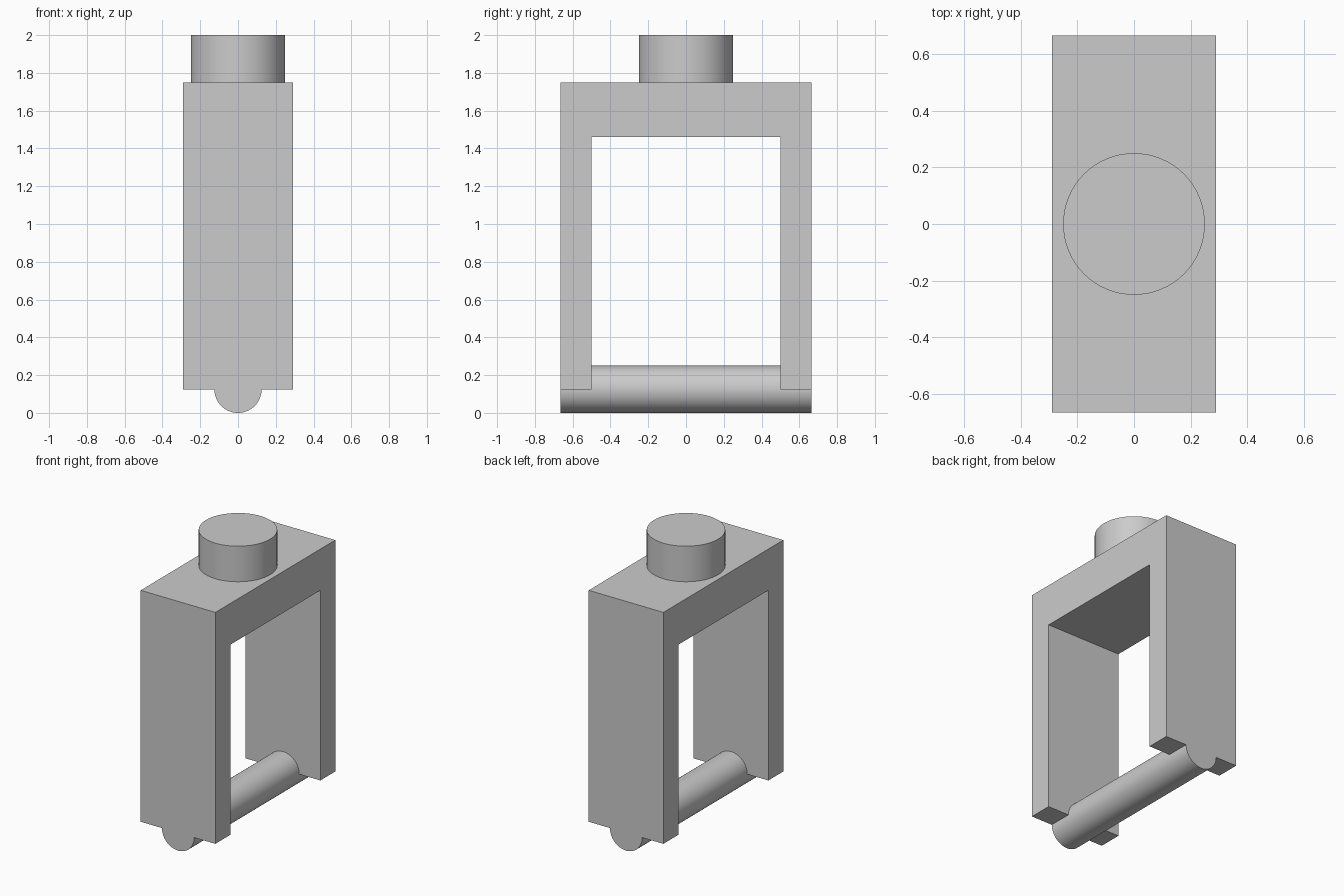
import bpy
import bmesh
from math import pi
from mathutils import Matrix, Vector

cube = bpy.data.objects.get("Cube")
if cube:
    bpy.data.objects.remove(cube, do_unlink=True)

# Main dimensions
WIDTH, DEPTH = 0.58, 1.33
OPENING = 1.0
FOOT_Z, LINTEL_Z, TOP_Z, FULL_Z = 0.125, 1.46, 1.75, 2.0
PIN_R, STUD_R = 0.125, 0.25

grey = bpy.data.materials.new("plain grey")
grey.use_nodes = True
grey.diffuse_color = (0.6, 0.6, 0.6, 1)
grey.node_tree.nodes["Principled BSDF"].inputs["Base Color"].default_value = grey.diffuse_color


def finish(name, bm):
    """Turn a bmesh into a linked object with the shared material."""
    bmesh.ops.recalc_face_normals(bm, faces=bm.faces)
    mesh = bpy.data.meshes.new(name)
    bm.to_mesh(mesh)
    bm.free()
    mesh.materials.append(grey)
    obj = bpy.data.objects.new(name, mesh)
    bpy.context.collection.objects.link(obj)
    return obj


def cylinder(name, radius, length, centre, turn=0):
    bm = bmesh.new()
    matrix = Matrix.Translation(centre) @ Matrix.Rotation(turn, 4, 'X')
    bmesh.ops.create_cone(bm, cap_ends=True, segments=64, radius1=radius,
                          radius2=radius, depth=length, matrix=matrix)
    return finish(name, bm)


def smooth(obj):
    bpy.ops.object.select_all(action='DESELECT')
    obj.select_set(True)
    bpy.context.view_layer.objects.active = obj
    bpy.ops.object.shade_smooth_by_angle(angle=pi / 6)


# Arch frame: upside-down U profile extruded across the width
outer, inner = DEPTH / 2, OPENING / 2
half = [(outer, TOP_Z), (outer, FOOT_Z), (inner, FOOT_Z), (inner, LINTEL_Z)]
outline = half + [(-y, z) for y, z in reversed(half)]
bm = bmesh.new()
face = bm.faces.new([bm.verts.new((-WIDTH / 2, y, z)) for y, z in outline])
side = bmesh.ops.extrude_face_region(bm, geom=[face])
bmesh.ops.translate(bm, vec=Vector((WIDTH, 0, 0)),
                    verts=[v for v in side["geom"] if isinstance(v, bmesh.types.BMVert)])
frame = finish("arch_frame", bm)

# Cross pin: merged into the feet, flush with their outer faces
pin = cylinder("cross_pin", PIN_R, DEPTH, (0, 0, PIN_R), pi / 2)
union = frame.modifiers.new("merge pin", 'BOOLEAN')
union.operation = 'UNION'
union.solver = 'EXACT'
union.object = pin
bpy.context.view_layer.objects.active = frame
bpy.ops.object.modifier_apply(modifier=union.name)
bpy.data.objects.remove(pin, do_unlink=True)
smooth(frame)

# Round stud on top
smooth(cylinder("top_stud", STUD_R, FULL_Z - TOP_Z, (0, 0, (TOP_Z + FULL_Z) / 2)))
